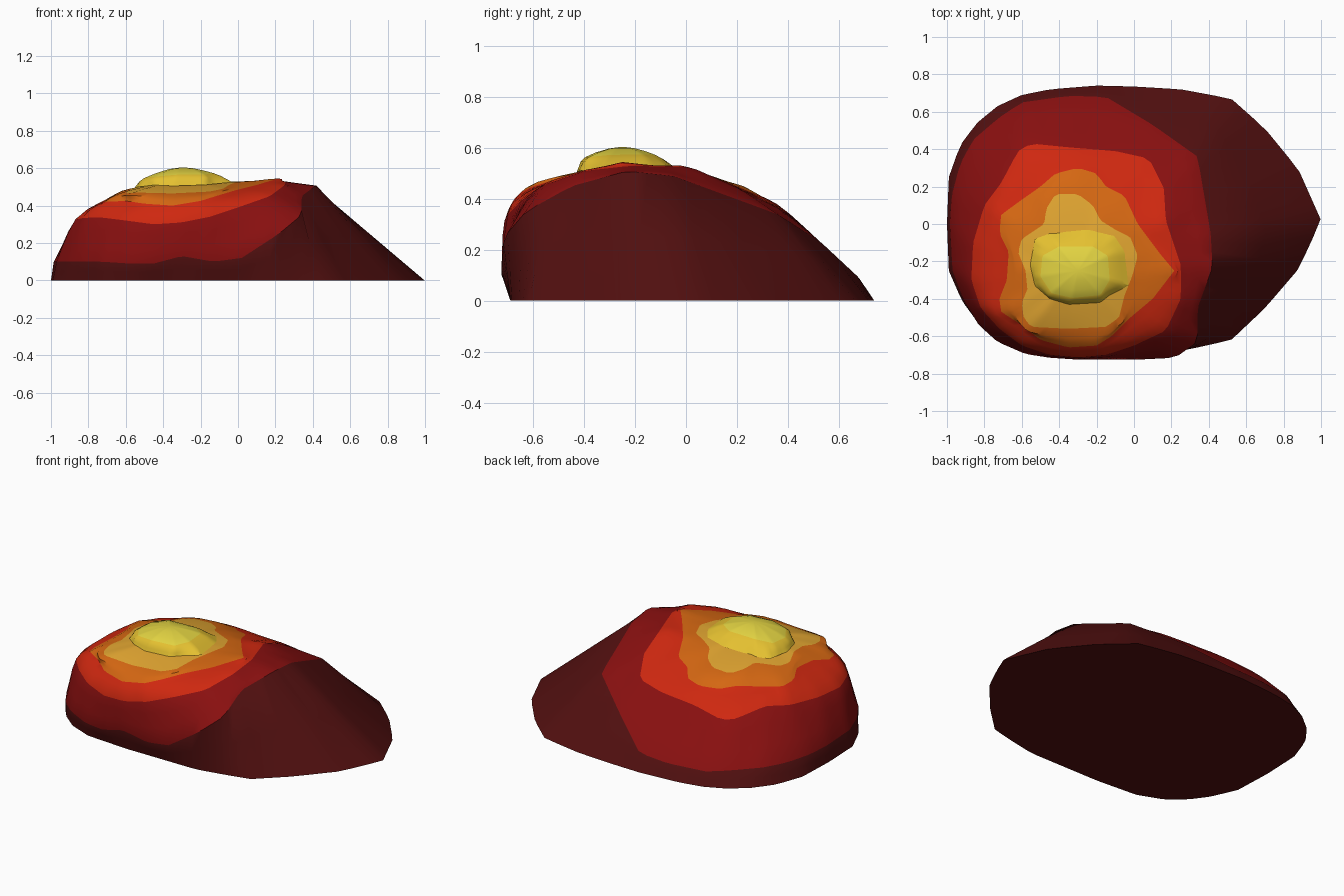
import bpy, bmesh, math
from mathutils import Vector

if "Cube" in bpy.data.objects:
    bpy.data.objects.remove(bpy.data.objects["Cube"])

SPOKES = 90


def material(name, rgb):
    m = bpy.data.materials.new(name)
    m.diffuse_color = (*rgb, 1)
    m.use_nodes = True
    m.node_tree.nodes["Principled BSDF"].inputs["Base Color"].default_value = m.diffuse_color
    return m


dark = material("dark_crust", (.084, .005, .005))
maroon = material("maroon", (.25, .005, .005))
red = material("red", (.62, .021, .005))
orange = material("orange", (.66, .135, .006))
amber = material("amber", (.74, .37, .03))
yellow = material("yellow", (.78, .53, .03))
bright = material("bright_yellow", (.76, .65, .054))


def resample(points, centre):
    """Cut a closed contour with evenly spaced spokes around the centre."""
    pts = [Vector(p) for p in points]
    ring = []
    for i in range(SPOKES):
        a = 2 * math.pi * i / SPOKES
        dx, dy = math.cos(a), math.sin(a)
        best = None
        for p, q in zip(pts, pts[1:] + pts[:1]):
            sp = dx * (p.y - centre.y) - dy * (p.x - centre.x)
            sq = dx * (q.y - centre.y) - dy * (q.x - centre.x)
            if (sp <= 0) == (sq <= 0):
                continue
            h = p.lerp(q, sp / (sp - sq))
            r = dx * (h.x - centre.x) + dy * (h.y - centre.y)
            if r > 0 and (best is None or r > best[0]):
                best = (r, h)
        ring.append(best[1])
    return ring


def spline(a, b, c, d, t):
    return .5 * (2 * b + (c - a) * t + (2 * a - 5 * b + 4 * c - d) * t * t
                 + (3 * b - a - 3 * c + d) * t ** 3)


def contour_shell(name, contours, top, mats, flat_first, closed, steps=3):
    """Loft contours from the rim up to a top point, one colour per band."""
    top = Vector(top)
    base = [resample(c, top) for c in contours] + [[top] * SPOKES]
    rings, bands = [base[0]], []
    for k in range(len(base) - 1):
        n = 2 if k == 0 and flat_first else steps
        for s in range(1, n + 1):
            t, row = s / n, []
            for i in range(SPOKES):
                b, c = base[k][i], base[k + 1][i]
                if k == 0 and flat_first:
                    row.append(b.lerp(c, t))
                    continue
                first = k == 0 or (k == 1 and flat_first)
                a = 2 * b - c if first else base[k - 1][i]
                if k + 2 < len(base):
                    d = base[k + 2][i]
                else:  # continue level across the top
                    d = Vector((2 * c.x - b.x, 2 * c.y - b.y, b.z))
                row.append(spline(a, b, c, d, t))
            rings.append(row)
            bands.append(k)
    bm = bmesh.new()
    rows = [[bm.verts.new(p) for p in r] for r in rings[:-1]]
    tip = bm.verts.new(top)
    for j, k in enumerate(bands):
        for i in range(SPOKES):
            n = (i + 1) % SPOKES
            if j + 1 < len(rows):
                f = bm.faces.new((rows[j][i], rows[j][n], rows[j + 1][n], rows[j + 1][i]))
            else:
                f = bm.faces.new((rows[j][i], rows[j][n], tip))
            f.material_index = k
    if closed:
        bm.faces.new(rows[0][::-1])
    me = bpy.data.meshes.new(name)
    bm.to_mesh(me)
    bm.free()
    for m in mats:
        me.materials.append(m)
    ob = bpy.data.objects.new(name, me)
    bpy.context.collection.objects.link(ob)
    bpy.ops.object.select_all(action='DESELECT')
    ob.select_set(True)
    bpy.context.view_layer.objects.active = ob
    bpy.ops.object.shade_smooth_by_angle(angle=math.radians(35))
    return ob


# Ground outline of the mound, pointed to the right
outline = [(1, .02, 0), (.88, .29, 0), (.7, .51, 0), (.52, .67, 0), (.25, .72, 0),
           (0, .735, 0), (-.2, .74, 0), (-.45, .72, 0), (-.6, .69, 0), (-.73, .63, 0),
           (-.84, .54, 0), (-.93, .42, 0), (-.99, .25, 0), (-1, 0, 0), (-.99, -.25, 0),
           (-.92, -.41, 0), (-.84, -.52, 0), (-.73, -.61, 0), (-.58, -.67, 0),
           (-.3, -.69, 0), (.19, -.69, 0), (.34, -.66, 0), (.52, -.62, 0),
           (.7, -.45, 0), (.88, -.24, 0)]
# Upper edge of the dark crust
crust = [(.42, -.23, .51), (.41, -.05, .49), (.34, .36, .34), (.1, .53, .23),
         (-.15, .68, .09), (-.35, .685, .08), (-.6, .65, .08), (-.72, .57, .09),
         (-.86, .45, .1), (-.93, .32, .1), (-.975, .15, .1), (-.985, 0, .1),
         (-.97, -.25, .1), (-.91, -.41, .1), (-.83, -.54, .1), (-.73, -.63, .1),
         (-.58, -.695, .09), (-.45, -.715, .09), (-.3, -.725, .13), (-.13, -.725, .1),
         (.02, -.725, .12), (.22, -.715, .25), (.34, -.63, .35), (.34, -.45, .45)]
# Upper edge of the maroon band
glow = [(.25, -.22, .53), (.17, .02, .525), (.16, .19, .45), (.08, .35, .37),
        (-.1, .39, .35), (-.35, .41, .34), (-.55, .43, .31), (-.62, .39, .32),
        (-.71, .22, .36), (-.8, .1, .345), (-.86, -.1, .335), (-.87, -.3, .325),
        (-.82, -.45, .335), (-.72, -.56, .335), (-.6, -.65, .32), (-.45, -.70, .3),
        (-.3, -.715, .31), (-.15, -.70, .34), (0, -.65, .39), (.17, -.57, .45),
        (.25, -.4, .51)]
# Upper edge of the red band
flow = [(.215, -.25, .545), (.14, -.16, .535), (.02, 0, .515), (-.05, .15, .47),
        (-.15, .2, .45), (-.2, .27, .42), (-.3, .3, .41), (-.42, .27, .41),
        (-.5, .2, .425), (-.6, .13, .42), (-.71, .05, .42), (-.72, -.05, .425),
        (-.67, -.15, .45), (-.68, -.3, .445), (-.72, -.4, .42), (-.71, -.47, .42),
        (-.6, -.54, .425), (-.5, -.62, .41), (-.35, -.66, .4), (-.2, -.65, .425),
        (-.12, -.6, .45), (-.02, -.5, .48), (.1, -.4, .51)]
# Upper edge of the orange band
core = [(.02, -.17, .53), (-.02, -.07, .525), (-.1, -.03, .52), (-.18, .02, .51),
        (-.22, .1, .485), (-.3, .16, .47), (-.42, .16, .465), (-.47, .08, .48),
        (-.48, 0, .49), (-.6, -.08, .47), (-.62, -.15, .47), (-.58, -.25, .49),
        (-.57, -.35, .485), (-.6, -.42, .475), (-.59, -.5, .465), (-.55, -.55, .47),
        (-.35, -.56, .465), (-.15, -.55, .475), (-.08, -.5, .49), (-.05, -.38, .51),
        (-.01, -.28, .525)]
contour_shell("mound", [outline, crust, glow, flow, core], (-.3, -.25, .53),
              [dark, maroon, red, orange, amber], True, True)

# Molten bubble on top
rim = [(-.03, -.33, .525), (-.05, -.15, .53), (-.1, -.06, .52), (-.25, -.03, .515),
       (-.45, -.05, .5), (-.53, -.08, .495), (-.555, -.22, .495), (-.53, -.33, .5),
       (-.45, -.40, .51), (-.35, -.43, .505), (-.18, -.42, .51), (-.13, -.38, .515)]
cap = [(-.13, -.3, .573), (-.14, -.17, .575), (-.22, -.12, .573), (-.4, -.12, .57),
       (-.49, -.17, .55), (-.5, -.28, .548), (-.44, -.37, .555), (-.33, -.395, .565),
       (-.18, -.38, .565)]
contour_shell("molten_bubble", [rim, cap], (-.3, -.25, .605),
              [yellow, bright], False, True)
